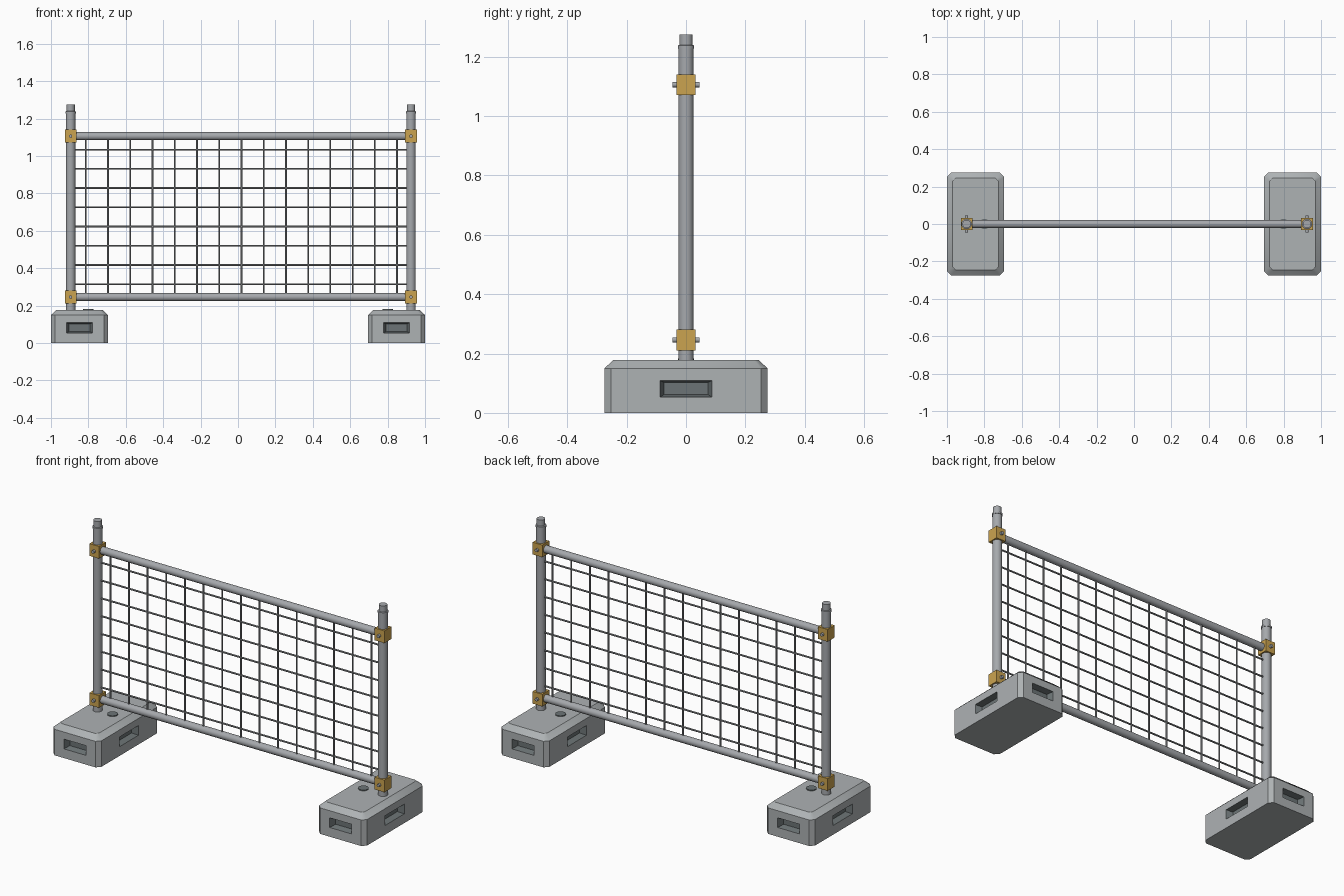
import bpy, bmesh, math
from mathutils import Vector

if "Cube" in bpy.data.objects:
    bpy.data.objects.remove(bpy.data.objects["Cube"])


def mat(name, r, g, b):
    m = bpy.data.materials.new(name)
    m.diffuse_color = (r, g, b, 1)
    m.use_nodes = True
    m.node_tree.nodes["Principled BSDF"].inputs["Base Color"].default_value = m.diffuse_color
    return m


CONCRETE = mat("concrete grey", 0.42, 0.445, 0.455)
RECESS = mat("recess dark grey", 0.15, 0.175, 0.18)
STEEL = mat("galvanised steel", 0.38, 0.395, 0.415)
WIRE = mat("wire grey", 0.28, 0.29, 0.30)
BRASS = mat("clamp yellow", 0.60, 0.37, 0.08)


def finish(name, bm, *mats):
    bmesh.ops.recalc_face_normals(bm, faces=bm.faces)
    me = bpy.data.meshes.new(name)
    bm.to_mesh(me)
    bm.free()
    for m in mats:
        me.materials.append(m)
    me.polygons.foreach_set("use_smooth", [True] * len(me.polygons))
    me.set_sharp_from_angle(angle=math.radians(31))
    ob = bpy.data.objects.new(name, me)
    bpy.context.collection.objects.link(ob)
    return ob


def loft(bm, origin, axis, profile, sides):
    """Closed solid of revolution; profile = (distance along axis, radius)."""
    rot = Vector(axis).to_track_quat('Z', 'Y')
    rings = []
    for d, r in profile:
        ring = []
        for i in range(sides):
            a = 2 * math.pi * (i + 0.5) / sides
            p = rot @ Vector((r * math.cos(a), r * math.sin(a), d))
            ring.append(bm.verts.new(p + Vector(origin)))
        rings.append(ring)
    for a, b in zip(rings, rings[1:]):
        for i in range(sides):
            j = (i + 1) % sides
            bm.faces.new((a[i], a[j], b[j], b[i]))
    bm.faces.new(rings[0][::-1])
    bm.faces.new(rings[-1])


def octagon(bm, hx, hy, c, z):
    pts = [(hx, -hy + c), (hx, hy - c), (hx - c, hy), (-hx + c, hy),
           (-hx, hy - c), (-hx, -hy + c), (-hx + c, -hy), (hx - c, -hy)]
    return [bm.verts.new((x, y, z)) for x, y in pts]


def foot_block(name, cx):
    bm = bmesh.new()
    hx, hy = 0.1525, 0.275
    lo = octagon(bm, hx, hy, 0.022, 0)
    mid = octagon(bm, hx, hy, 0.022, 0.15)
    top = octagon(bm, hx - 0.03, hy - 0.03, 0.016, 0.178)
    bm.faces.new(lo[::-1])
    bm.faces.new(top)
    for i in range(8):
        j = (i + 1) % 8
        bm.faces.new((mid[i], mid[j], top[j], top[i]))
        if i % 2:
            bm.faces.new((lo[i], lo[j], mid[j], mid[i]))
            continue
        # wall with a tapered hand slot
        n = Vector([(1, 0, 0), (0, 1, 0), (-1, 0, 0), (0, -1, 0)][i // 2])
        t = Vector((-n.y, n.x, 0))
        wall = hx if n.x else hy
        half = 0.087 if n.x else 0.07

        def rect(w, z0, z1, d):
            return [bm.verts.new(n * d + t * s * w + Vector((0, 0, z)))
                    for s, z in ((-1, z0), (1, z0), (1, z1), (-1, z1))]
        outer = [lo[i], lo[j], mid[j], mid[i]]
        rim = rect(half, 0.053, 0.109, wall)
        floor = rect(half - 0.013, 0.062, 0.102, wall - 0.035)
        for k in range(4):
            m = (k + 1) % 4
            bm.faces.new((outer[k], outer[m], rim[m], rim[k]))
            bm.faces.new((rim[k], rim[m], floor[m], floor[k])).material_index = 1
        bm.faces.new(floor).material_index = 1
    ob = finish(name, bm, CONCRETE, RECESS)
    ob.location.x = cx


# concrete feet, each with a spare socket beside the post
for side, s in (("left", -1), ("right", 1)):
    foot_block(side + "_foot_block", s * 0.8475)
    bm = bmesh.new()
    loft(bm, (s * 0.80, 0, 0.17), (0, 0, 1), [(0, 0.028), (0.013, 0.028)], 20)
    finish(side + "_spare_socket", bm, RECESS)

# posts, clamps and bolts
POSTS = (("left", -0.895), ("right", 0.925))
RAILS = (("lower", 0.246), ("upper", 1.106))
for side, x in POSTS:
    bm = bmesh.new()
    loft(bm, (x, 0, 0), (0, 0, 1),
         [(0.15, 0.0255), (1.228, 0.0255), (1.228, 0.028), (1.238, 0.028),
          (1.24, 0.0225), (1.275, 0.0225)], 20)
    finish(side + "_post", bm, STEEL)
    for level, z in RAILS:
        bm = bmesh.new()
        bmesh.ops.create_cube(bm, size=1)
        for v in bm.verts:
            v.co = (x + v.co.x * 0.062, v.co.y * 0.064, z + v.co.z * 0.07)
        finish(f"{level}_{side}_clamp", bm, BRASS)
        bm = bmesh.new()
        loft(bm, (x, 0, z), (0, 1, 0), [(-0.045, 0.009), (0.045, 0.009)], 12)
        finish(f"{level}_{side}_bolt", bm, STEEL)

# horizontal rails
for level, z in RAILS:
    bm = bmesh.new()
    loft(bm, (0, 0, z), (1, 0, 0), [(-0.89, 0.0215), (0.92, 0.0215)], 20)
    finish(level + "_rail", bm, STEEL)

# wire mesh infill
bm = bmesh.new()
for i in range(15):
    loft(bm, (-0.814 + i * 0.1189, 0, 0), (0, 0, 1), [(0.246, 0.005), (1.106, 0.005)], 8)
finish("vertical_wires", bm, WIRE)
bm = bmesh.new()
for i in range(8):
    loft(bm, (0, 0, 0.315 + i * 0.1027), (1, 0, 0), [(-0.89, 0.005), (0.92, 0.005)], 8)
finish("horizontal_wires", bm, WIRE)
